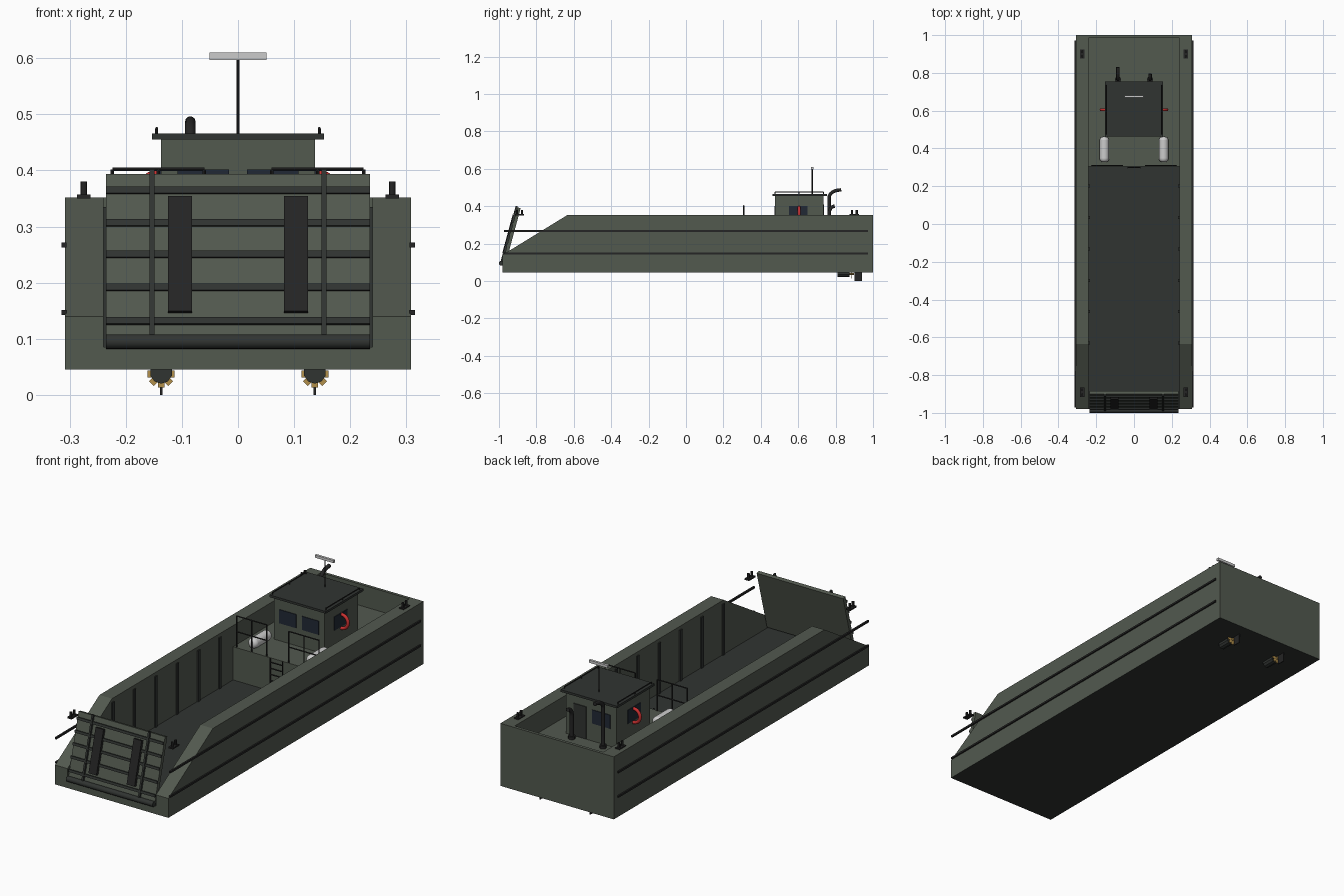
import bpy, bmesh, math
from mathutils import Vector

if "Cube" in bpy.data.objects:
    bpy.data.objects.remove(bpy.data.objects["Cube"])

def mat(name, r, g, b):
    m = bpy.data.materials.new(name)
    m.diffuse_color = (r, g, b, 1)
    m.use_nodes = True
    m.node_tree.nodes["Principled BSDF"].inputs["Base Color"].default_value = m.diffuse_color
    return m

GREEN = mat("hull_green", .085, .10, .078)
DARK = mat("deck_dark", .03, .034, .031)
BLACK = mat("rubber_black", .018, .018, .018)
GLASS = mat("glass", .015, .022, .035)
WHITE = mat("white", .75, .75, .72)
RED = mat("red", .6, .03, .03)
BRASS = mat("brass", .45, .28, .07)

def box(name, x, y, z, m, rx=0):
    """Box from (min, max) ranges, optionally tilted about x."""
    bpy.ops.mesh.primitive_cube_add(size=1, location=[(a + b) / 2 for a, b in (x, y, z)])
    o = bpy.context.object
    o.name = name
    o.scale = [b - a for a, b in (x, y, z)]
    o.rotation_euler.x = rx
    o.data.materials.append(m)
    return o

def rod(name, a, b, r, m, n=12):
    """Cylinder between two points."""
    a, b = Vector(a), Vector(b)
    bpy.ops.mesh.primitive_cylinder_add(vertices=n, radius=r, depth=(b - a).length, location=(a + b) / 2)
    o = bpy.context.object
    o.name = name
    o.rotation_euler = (b - a).to_track_quat('Z', 'Y').to_euler()
    o.data.materials.append(m)
    bpy.ops.object.shade_smooth_by_angle()
    return o

def pipe(name, pts, r, m):
    """Bent tube along a path."""
    c = bpy.data.curves.new(name, 'CURVE')
    c.dimensions = '3D'
    c.bevel_depth, c.bevel_resolution, c.use_fill_caps = r, 3, True
    s = c.splines.new('POLY')
    s.points.add(len(pts) - 1)
    for p, q in zip(s.points, pts):
        p.co = (*q, 1)
    c.materials.append(m)
    o = bpy.data.objects.new(name, c)
    bpy.context.collection.objects.link(o)

# Hull: side profile extruded across the beam, then cargo well and aft deck cut out
bm = bmesh.new()
profile = [(-.98, .045), (1, .045), (1, .352), (-.635, .352), (-.98, .14)]
face = bm.faces.new([bm.verts.new((-.308, y, z)) for y, z in profile])
ext = bmesh.ops.extrude_face_region(bm, geom=[face])
bmesh.ops.translate(bm, vec=(.616, 0, 0), verts=[v for v in ext['geom'] if isinstance(v, bmesh.types.BMVert)])
bmesh.ops.recalc_face_normals(bm, faces=bm.faces)
me = bpy.data.meshes.new("hull")
bm.to_mesh(me)
bm.free()
hull = bpy.data.objects.new("hull", me)
bpy.context.collection.objects.link(hull)
for m in (GREEN, DARK):
    me.materials.append(m)
for ys, floor in (((-1.2, .305), .085), ((.25, .985), .248)):
    cutter = box("well_cutter", (-.24, .24), ys, (floor, .8), GREEN)
    mod = hull.modifiers.new("cut", 'BOOLEAN')
    mod.object, mod.operation, mod.solver = cutter, 'DIFFERENCE', 'EXACT'
    bpy.context.view_layer.objects.active = hull
    bpy.ops.object.modifier_apply(modifier=mod.name)
    bpy.data.objects.remove(cutter)
for p in hull.data.polygons:  # dark cargo floor and hull bottom
    p.material_index = int(abs(p.normal.z) > .9 and p.center.z < .1)

# Bow ramp, tilted back about its hinge
A = math.atan2(.08, .295)
def ramp_part(name, x, n, t, m):
    nc, tc = sum(n) / 2, sum(t) / 2
    y = -.972 + tc * math.sin(A) - nc * math.cos(A)
    z = .095 + tc * math.cos(A) + nc * math.sin(A)
    hn, ht = (n[1] - n[0]) / 2, (t[1] - t[0]) / 2
    return box(name, x, (y - hn, y + hn), (z - ht, z + ht), m, -A)

ramp_part("ramp_panel", (-.235, .235), (-.008, .010), (0, .307), GREEN)
for z in (.128, .188, .247, .303, .361):
    t = (z - .095) / math.cos(A)
    ramp_part("ramp_crossbar", (-.235, .235), (.009, .018), (t - .006, t + .006), DARK)
rod("ramp_hinge", (-.235, -.987, .095), (.235, -.987, .095), .013, DARK, 16)

for s in (-1, 1):
    def xr(a, b):
        return tuple(sorted((s * a, s * b)))
    ramp_part("ramp_rail", xr(.149, .158), (.009, .021), (0, .312), DARK)
    ramp_part("ramp_tread", xr(.082, .125), (.010, .024), (.05, .262), BLACK)
    # Rubbing strakes
    for z in (.147, .267):
        box("rubbing_strake", xr(.306, .315), (-.972, .972), (z - .0045, z + .0045), BLACK)
    # Well wall ribs
    for i in range(6):
        y = -.63 + i * .166
        box("wall_rib", xr(.234, .241), (y - .008, y + .008), (.085, .335), DARK)
    # Twin bollards
    for yc in (-.89, .9):
        box("bollard_base", xr(.263, .287), (yc - .025, yc + .025), (.35, .357), BLACK)
        for d in (-.013, .013):
            rod("bollard_post", (s * .275, yc + d, .355), (s * .275, yc + d, .38), .006, BLACK)
    # Guard rail at the deck break
    for x in (.06, .142, .224):
        rod("rail_post", (s * x, .309, .248), (s * x, .309, .402), .003, BLACK, 8)
    for z in (.325, .402):
        rod("rail_bar", (s * .06, .309, z), (s * .224, .309, z), .003, BLACK, 8)
    # Life raft canister
    raft = rod("raft_canister", (s * .157, .328, .273), (s * .157, .462, .273), .025, WHITE, 20)
    bev = raft.modifiers.new("round", 'BEVEL')
    bev.width, bev.segments, bev.limit_method = .018, 4, 'ANGLE'
    # Cabin side window and life ring standing out from the wall
    box("side_window", xr(.135, .140), (.55, .65), (.335, .402), GLASS)
    box("front_window", xr(.016, .108), (.472, .477), (.335, .402), GLASS)
    bpy.ops.mesh.primitive_torus_add(location=(s * .14, .605, .36), rotation=(math.pi / 2, 0, 0),
                                     major_radius=.034, minor_radius=.008, major_segments=24, minor_segments=10)
    ring = bpy.context.object
    ring.name = "life_ring"
    ring.data.materials.append(RED)
    bpy.ops.object.shade_smooth()
    # Roof rail
    rod("roof_rail", (s * .145, .475, .475), (s * .145, .735, .475), .0025, BLACK, 8)
    for y in (.475, .605, .735):
        rod("roof_rail_post", (s * .145, y, .463), (s * .145, y, .475), .0025, BLACK, 8)
    # Shaft tube, propeller and rudder
    rod("shaft_tube", (s * .137, .81, .04), (s * .137, .875, .04), .02, DARK, 10)
    rod("propeller_hub", (s * .137, .87, .037), (s * .137, .898, .037), .006, BRASS)
    for k in range(4):
        blade = box("propeller_blade", (-.006, .006), (-.002, .002), (-.024, .024), BRASS)
        blade.location = (s * .137, .886, .037)
        blade.rotation_euler = (0, math.pi * k / 4, 0)
    box("rudder", xr(.135, .139), (.9, .94), (0, .05), BLACK)
    # Ladder stile
    rod("ladder_stile", (s * .033, .298, .085), (s * .033, .298, .25), .003, BLACK, 8)

for i in range(5):
    z = .11 + i * .03
    rod("ladder_rung", (-.033, .298, z), (.033, .298, z), .0025, BLACK, 8)

# Wheelhouse
box("cabin", (-.137, .137), (.475, .735), (.245, .456), GREEN)
box("cabin_roof", (-.153, .153), (.462, .755), (.455, .466), DARK)
box("cabin_door", (.025, .095), (.733, .739), (.25, .408), DARK)
box("rear_window", (-.105, -.005), (.733, .738), (.335, .402), GLASS)

# Mast and radar bar
rod("mast", (0, .675, .46), (0, .675, .6), .003, BLACK, 8)
box("radar_bar", (-.051, .051), (.669, .681), (.597, .61), WHITE)

# Exhaust stacks: a tall one and a short one, both bent aft
for x, top, reach in ((-.085, .487, .83), (.085, .40, .795)):
    b = reach - .765
    bend = [(x, .765 + b * (1 - math.cos(a)), top - .04 + .04 * math.sin(a))
            for a in [math.pi / 2 * i / 6 for i in range(7)]]
    pipe("exhaust_stack", [(x, .765, .246)] + bend, .0095, BLACK)
    rod("exhaust_base", (x, .765, .246), (x, .765, .262), .016, BLACK)
